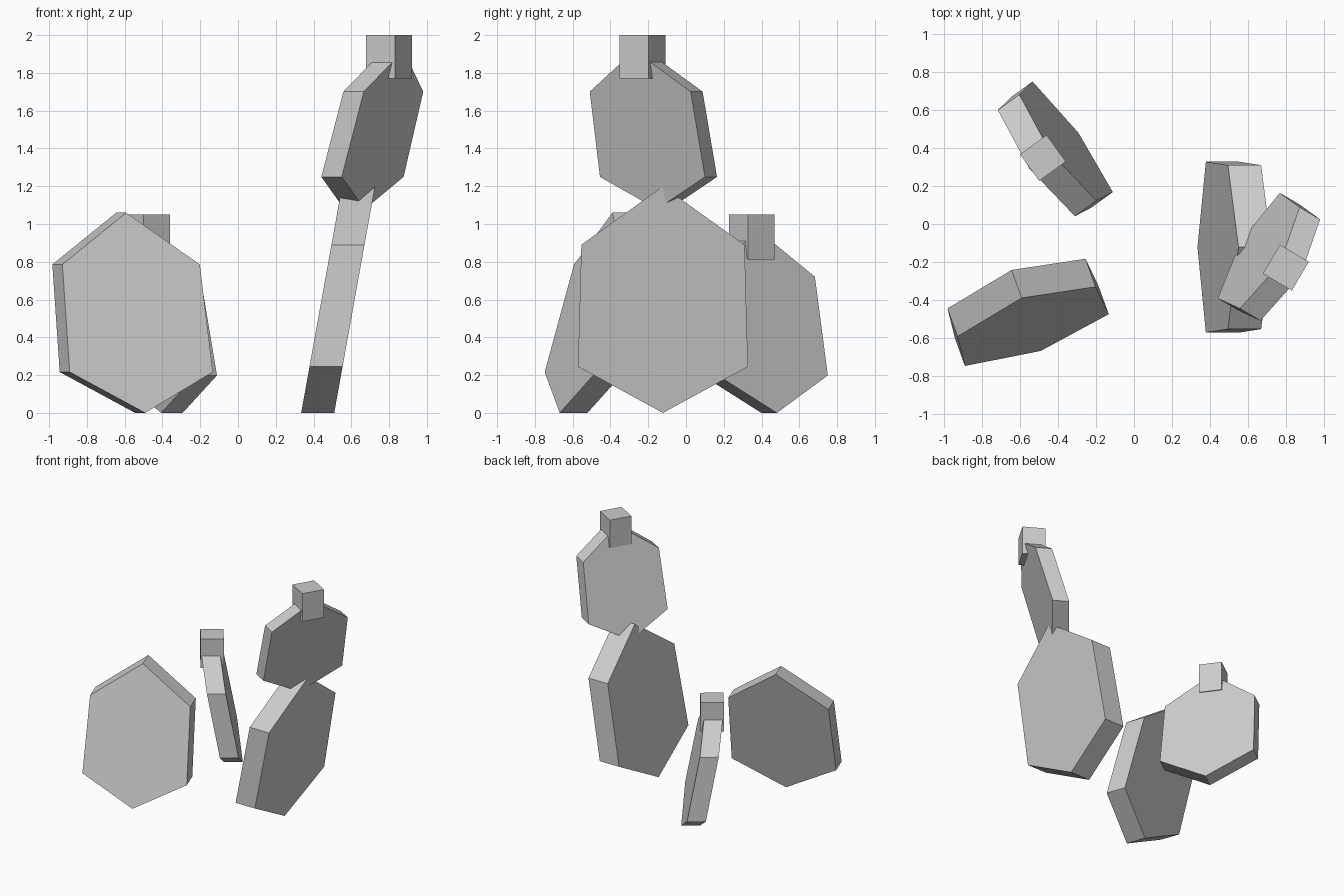
import bpy
import bmesh
import math
from mathutils import Matrix, Vector

if "Cube" in bpy.data.objects:
    bpy.data.objects.remove(bpy.data.objects["Cube"])

grey = bpy.data.materials.new("plain_grey")
grey.diffuse_color = (0.6, 0.6, 0.6, 1.0)
grey.use_nodes = True
grey.node_tree.nodes["Principled BSDF"].inputs["Base Color"].default_value = grey.diffuse_color

# Hexagonal pad outline at full size: (across, up)
OUTLINE = [(0, 0), (0.45, 0.245), (0.432, 0.89), (0, 1.2), (-0.432, 0.89), (-0.45, 0.245)]
THICKNESS = 0.175


def add_object(name, bm):
    bmesh.ops.recalc_face_normals(bm, faces=bm.faces)
    mesh = bpy.data.meshes.new(name)
    bm.to_mesh(mesh)
    bm.free()
    mesh.materials.append(grey)
    obj = bpy.data.objects.new(name, mesh)
    bpy.context.collection.objects.link(obj)
    return obj


def pad(name, base, yaw, lean, width, height):
    """Hexagonal slab that leans (shears) along its thickness as it rises."""
    bm = bmesh.new()
    half = THICKNESS * width / 2
    verts = [bm.verts.new((u * width, lean * v * height - half, v * height)) for u, v in OUTLINE]
    face = bm.faces.new(verts)
    ext = bmesh.ops.extrude_face_region(bm, geom=[face], use_keep_orig=True)
    moved = [g for g in ext["geom"] if isinstance(g, bmesh.types.BMVert)]
    bmesh.ops.translate(bm, verts=moved, vec=(0, 2 * half, 0))
    bm.transform(Matrix.Translation(Vector(base)) @ Matrix.Rotation(math.radians(yaw), 4, "Z"))
    return add_object(name, bm)


def bud(name, centre, yaw, size):
    """Small upright block set over the tip of a pad."""
    bm = bmesh.new()
    bmesh.ops.create_cube(bm, size=1.0)
    bm.transform(Matrix.Translation(Vector(centre))
                 @ Matrix.Rotation(math.radians(yaw), 4, "Z")
                 @ Matrix.Diagonal((size[0], size[1], size[2], 1)))
    return add_object(name, bm)


# Pads standing on the ground
pad("front_left_pad", (-0.518, -0.595, 0), 19.8, 0.28, 0.895, 0.883)
pad("back_left_pad", (-0.35, 0.44, 0), -54, -0.185, 0.80, 0.81)
pad("right_lower_pad", (0.422, -0.122, 0), 90, -0.18, 1.0, 1.0)

# Pad growing from the tip of the right one
pad("right_upper_pad", (0.617, -0.121, 1.078), 59.5, -0.284, 0.717, 0.70)

# Buds on the pad tips
bud("back_left_bud", (-0.48, 0.348, 0.932), -54, (0.173, 0.173, 0.238))
bud("right_upper_bud", (0.80, -0.23, 1.885), 59.5, (0.177, 0.177, 0.23))
